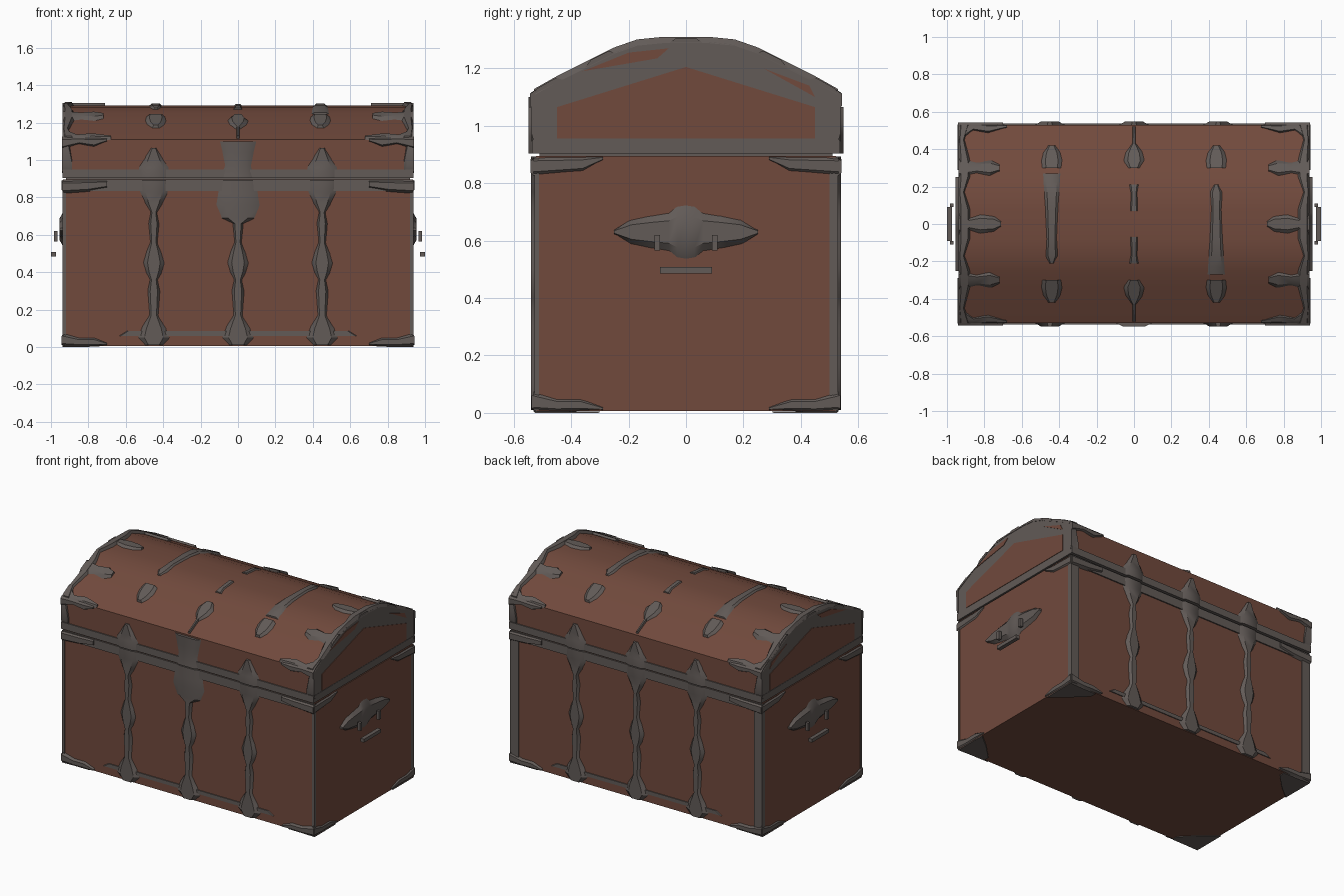
import bpy, bmesh, math

if "Cube" in bpy.data.objects:
    bpy.data.objects.remove(bpy.data.objects["Cube"])


def material(name, color):
    m = bpy.data.materials.new(name)
    m.use_nodes = True
    m.diffuse_color = color
    m.node_tree.nodes["Principled BSDF"].inputs["Base Color"].default_value = color
    return m


wood = material("brown_wood", (0.165, 0.068, 0.046, 1))
iron = material("grey_iron", (0.122, 0.104, 0.096, 1))


def finish(name, bm, mat):
    bmesh.ops.recalc_face_normals(bm, faces=bm.faces)
    mesh = bpy.data.meshes.new(name)
    bm.to_mesh(mesh)
    bm.free()
    mesh.materials.append(mat)
    for p in mesh.polygons:
        p.use_smooth = True
    mesh.set_sharp_from_angle(angle=math.radians(32))
    obj = bpy.data.objects.new(name, mesh)
    bpy.context.collection.objects.link(obj)
    return obj


def box(name, x, y, z, mat):
    """Box from three (low, high) ranges."""
    bm = bmesh.new()
    bmesh.ops.create_cube(bm, size=1)
    for v in bm.verts:
        v.co = [r[0] + (c + 0.5) * (r[1] - r[0]) for c, r in zip(v.co, (x, y, z))]
    return finish(name, bm, mat)


def prism(name, outline, x0, x1, mat):
    """Extrude a (y, z) outline along x."""
    bm = bmesh.new()
    a, b = [[bm.verts.new((x, y, z)) for y, z in outline] for x in (x0, x1)]
    n = len(outline)
    bm.faces.new(a)
    bm.faces.new(b)
    for i in range(n):
        j = (i + 1) % n
        bm.faces.new((a[i], a[j], b[j], b[i]))
    return finish(name, bm, mat)


def fitting(name, rows, place, h=0.015, bevel=0.22):
    """Raised iron strip: rows of (position, low, high) put on a surface by place(across, along, height)."""
    bm = bmesh.new()
    rings = []
    for along, lo, hi in rows:
        e = (hi - lo) * bevel
        section = ((lo, -0.004), (lo + e, h), (hi - e, h), (hi, -0.004))
        rings.append([bm.verts.new(place(u, along, k)) for u, k in section])
    for a, b in zip(rings, rings[1:]):
        for i in range(4):
            j = (i + 1) % 4
            bm.faces.new((a[i], a[j], b[j], b[i]))
    bm.faces.new(rings[0])
    bm.faces.new(rings[-1])
    return finish(name, bm, iron)


def sym(rows, centre=0):
    return [(v, centre - w, centre + w) for v, w in rows]


# Main bodies
roof_side = [(0.53, 1.11), (0.45, 1.155), (0.34, 1.21), (0.25, 1.255), (0.17, 1.283), (0.08, 1.292)]
roof_line = [(-y, z) for y, z in roof_side] + [(y, z) for y, z in reversed(roof_side)]


def roof(y):
    y = max(-0.53, min(0.53, y))
    for (a, za), (b, zb) in zip(roof_line, roof_line[1:]):
        if a <= y <= b:
            return za + (zb - za) * (y - a) / (b - a)
    return roof_line[0][1]


box("chest_body", (-0.935, 0.935), (-0.522, 0.522), (0.006, 0.895), wood)
prism("lid_body", [(-0.53, 0.905)] + roof_line + [(0.53, 0.905)], -0.93, 0.93, wood)
box("lid_seam", (-0.92, 0.92), (-0.51, 0.51), (0.89, 0.91), iron)

# Rim bands
box("lid_rim", (-0.938, 0.938), (-0.537, 0.537), (0.903, 0.95), iron)
box("body_rim", (-0.934, 0.934), (-0.53, 0.53), (0.835, 0.893), iron)

# Lid ends: iron frame with wooden panels
for s, side in ((1, "left"), (-1, "right")):
    prism(side + "_lid_frame", [(-0.53, 0.905)] + roof_line + [(0.53, 0.905)], s * 0.925, s * 0.936, iron)
    panel = [(-0.45, 0.955), (-0.45, 1.065), (0, 1.205), (0.45, 1.065), (0.45, 0.955)]
    prism(side + "_lid_panel", panel, s * 0.93, s * 0.939, wood)
    prism(side + "_upper_inlay_front", [(-0.36, 1.19), (-0.2, 1.255), (-0.06, 1.27), (-0.1, 1.235)],
          s * 0.93, s * 0.939, wood)
    prism(side + "_upper_inlay_back", [(0.45, 1.1), (0.43, 1.14), (0.27, 1.2)], s * 0.93, s * 0.939, wood)

# Front and back straps, hinges and lock
strap = [(0.01, 0.05), (0.05, 0.09), (0.1, 0.07), (0.17, 0.025), (0.3, 0.035), (0.36, 0.022),
         (0.4, 0.045), (0.45, 0.06), (0.5, 0.045), (0.56, 0.02), (0.66, 0.03)]
strap_top = [(0.72, 0.018), (0.77, 0.05), (0.83, 0.08), (0.893, 0.085)]
clasp = [(0.903, 0.085), (0.96, 0.085), (1.01, 0.05), (1.065, 0.015)]
lock_low = [(0.69, 0.095), (0.76, 0.125), (0.82, 0.115), (0.893, 0.105)]
lock_high = [(0.903, 0.1), (0.97, 0.075), (1.04, 0.09), (1.1, 0.105)]
for s, face in ((-1, "front"), (1, "back")):
    def on_body(u, v, h, s=s):
        return (u, s * (0.522 + h), v)

    def on_lid(u, v, h, s=s):
        return (u, s * (0.53 + h), v)

    for i, x in enumerate((-0.45, 0, 0.45)):
        lock = face == "front" and x == 0
        fitting(f"{face}_strap_{i}", sym(strap + (lock_low if lock else strap_top), x), on_body, 0.018)
        fitting(f"{face}_clasp_{i}", sym(lock_high if lock else clasp, x), on_lid, 0.018)
    fitting(face + "_lower_band", [(0.06, -0.64, 0.64), (0.085, -0.6, 0.6)], on_body, 0.006, 0.01)
    if face == "back":
        for t in (-1, 1):
            x = sorted((t * 0.875, t * 0.937))
            box("back_corner_strip", x, (0.5, 0.53), (0.01, 0.89), iron)

# Corner brackets and lid corners, repeated at all four corners
for sx in (-1, 1):
    for sy in (-1, 1):
        tag = ("left" if sx > 0 else "right") + ("_front" if sy < 0 else "_back")

        def long_side(u, v, h):
            return (sx * v, sy * (0.524 + h), u)

        def end_side(u, v, h):
            return (sx * (0.935 + h), sy * v, u)

        def under(u, v, h):
            return (sx * v, sy * u, 0.004 - max(h, 0))

        def roof_end(u, v, h):
            return (sx * v, sy * u, roof(sy * u) + h)

        def lid_side(u, v, h):
            return (sx * v, sy * (0.53 + h), u)

        fitting(tag + "_foot_long", [(0.7, 0.01, 0.022), (0.77, 0.005, 0.05), (0.85, 0.003, 0.05),
                                     (0.938, 0.003, 0.075)], long_side, 0.014)
        fitting(tag + "_foot_end", [(0.29, 0.01, 0.02), (0.37, 0.006, 0.05), (0.45, 0.004, 0.05),
                                    (0.532, 0.004, 0.075)], end_side, 0.008)
        fitting(tag + "_foot_under", [(0.74, 0.48, 0.522), (0.84, 0.38, 0.525), (0.937, 0.3, 0.53)],
                under, 0.004, 0.02)
        fitting(tag + "_top_long", [(0.7, 0.85, 0.893), (0.8, 0.83, 0.893), (0.938, 0.82, 0.893)],
                long_side, 0.018)
        fitting(tag + "_top_end", [(0.29, 0.88, 0.893), (0.36, 0.84, 0.893), (0.532, 0.825, 0.893)],
                end_side, 0.008)
        # Slim edge of the upright corner
        xs, ys = sorted((sx * 0.92, sx * 0.938)), sorted((sy * 0.512, sy * 0.527))
        box(tag + "_upright", xs, ys, (0.01, 0.89), iron)
        # Lid corner post and claw shapes
        fitting(tag + "_lid_post", [(0.887, 0.93, 1.0), (0.905, 0.93, 1.11), (0.94, 0.93, 1.12)],
                lid_side, 0.008)
        fitting(tag + "_lid_claw", [(0.7, 1.1, 1.115), (0.77, 1.07, 1.12), (0.85, 1.085, 1.12),
                                    (0.94, 1.055, 1.125)], lid_side, 0.014)
        fitting(tag + "_roof_edge_claw", [(0.68, 0.515, 0.53), (0.78, 0.485, 0.535), (0.86, 0.5, 0.535),
                                          (0.938, 0.43, 0.54)], roof_end, 0.014)
        fitting(tag + "_roof_claw", sym([(0.72, 0.02), (0.77, 0.045), (0.84, 0.03), (0.937, 0.055)], 0.3),
                roof_end, 0.016)

# Roof bands, centre claws and side fittings
for s, side in ((1, "left"), (-1, "right")):
    def roof_strip(u, v, h):
        return (s * u, v, roof(v) + h)

    def ridge(u, v, h):
        return (s * v, u, roof(u) + h)

    def end_plate(u, v, h):
        return (s * (0.935 + h), v, u)

    rows = [(y, 0.875 + (0.03 if i % 3 == 1 else 0), 0.938) for i, (y, z) in enumerate(roof_line)]
    fitting(side + "_roof_band", rows, roof_strip, 0.018)
    fitting(side + "_ridge_claw", sym([(0.71, 0.015), (0.75, 0.045), (0.82, 0.055), (0.88, 0.035),
                                       (0.937, 0.06)]), ridge, 0.014)
    half = [(0.25, 0.008), (0.19, 0.045), (0.12, 0.06), (0.06, 0.07), (0.03, 0.095)]
    rows = [(-y, w) for y, w in half] + [(0, 0.1)] + [(y, w) for y, w in reversed(half)]
    fitting(side + "_handle_plate", sym(rows, 0.63), end_plate, 0.02)

    # Handle grip with two short hooks
    grip = sorted((s * 0.974, s * 1.0))
    box(side + "_handle_grip", grip, (-0.09, 0.09), (0.485, 0.508), iron)
    for y in (-0.1, 0.1):
        hook = sorted((s * 0.965, s * 0.985))
        box(side + "_handle_hook", hook, (y - 0.01, y + 0.01), (0.565, 0.62), iron)

# Ornaments and straps across the top of the lid
for i, x in enumerate((-0.44, 0, 0.44)):
    def on_roof(u, v, h):
        return (x + u, v, roof(v) + h)

    for s, end in ((-1, "front"), (1, "back")):
        slim = 0.6 if x == 0 else 1
        rows = [(s * 0.42, 0.02), (s * 0.38, 0.05), (s * 0.34, 0.06), (s * 0.3, 0.055 * slim)]
        if x == 0:
            rows = [(s * 0.52, 0.008), (s * 0.43, 0.01)] + rows
            fitting(f"{end}_ridge_strap", sym([(s * 0.21, 0.028), (s * 0.17, 0.02), (s * 0.07, 0.022)]),
                    on_roof, 0.008)
        fitting(f"{end}_roof_ornament_{i}", sym(rows), on_roof, 0.016)
    if x:
        t = 1 if x < 0 else -1
        rows = [(t * 0.27, 0.055), (t * 0.23, 0.05), (t * 0.17, 0.045), (t * 0.08, 0.038),
                (t * -0.08, 0.03), (t * -0.17, 0.036), (t * -0.21, 0.012)]
        fitting(f"roof_strap_{i}", sym(rows), on_roof, 0.01)
